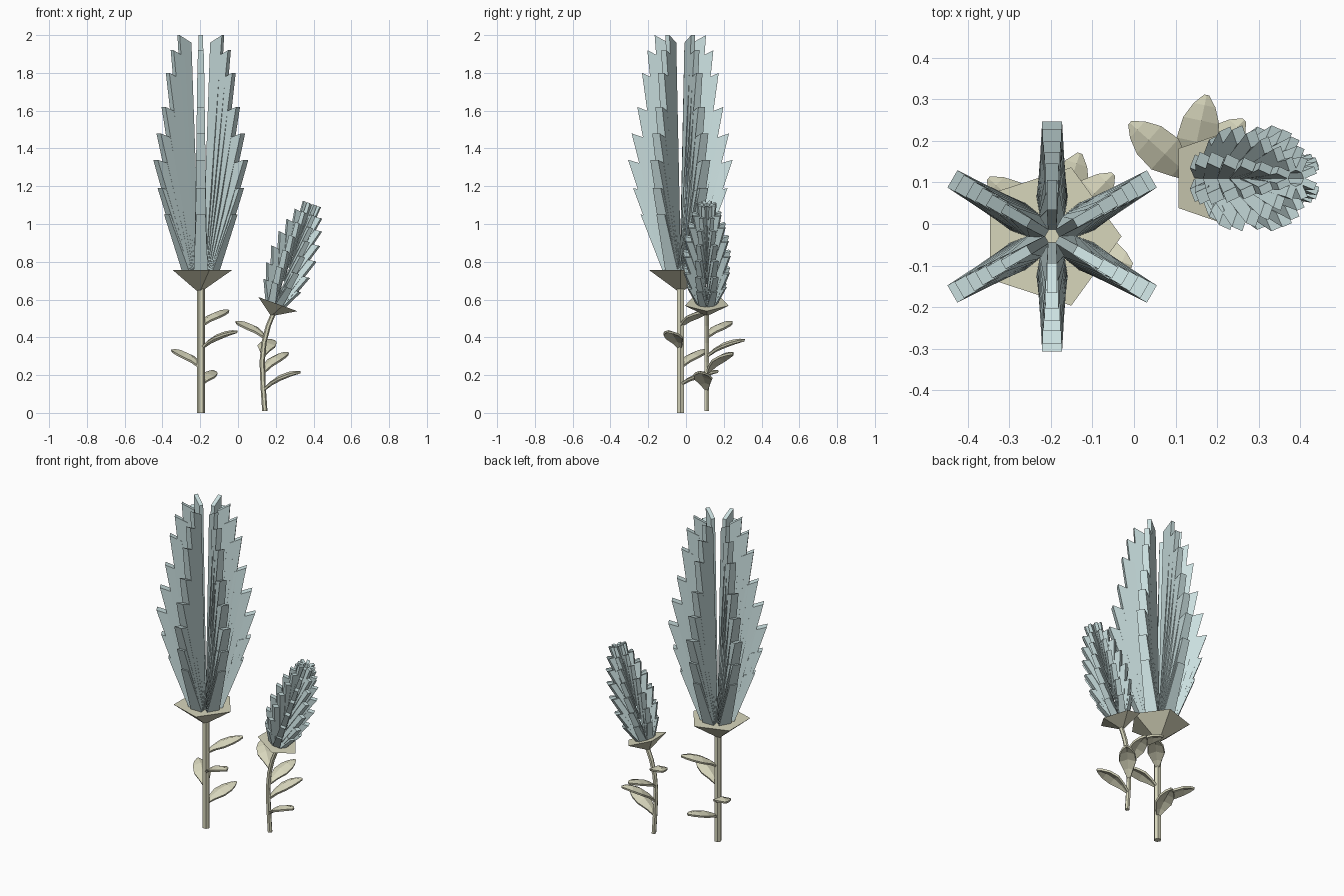
import bpy, bmesh
from math import pi, sin, cos, radians
from mathutils import Matrix, Vector

if "Cube" in bpy.data.objects:
    bpy.data.objects.remove(bpy.data.objects["Cube"])


def material(name, rgb):
    m = bpy.data.materials.new(name)
    m.diffuse_color = (*rgb, 1)
    m.use_nodes = True
    m.node_tree.nodes["Principled BSDF"].inputs["Base Color"].default_value = m.diffuse_color
    return m


BLUE = material("pale_blue", (0.60, 0.75, 0.75))
GREEN = material("dry_green", (0.68, 0.67, 0.50))


def finish(name, bm, mat, matrix=None):
    if matrix:
        bm.transform(matrix)
    bmesh.ops.recalc_face_normals(bm, faces=bm.faces)
    me = bpy.data.meshes.new(name)
    bm.to_mesh(me)
    bm.free()
    me.materials.append(mat)
    ob = bpy.data.objects.new(name, me)
    bpy.context.collection.objects.link(ob)
    return ob


def add_blade(bm, profile, widths, angle):
    """Wedge: (radius, height) profile given a width at each corner, turned about z."""
    rot = Matrix.Rotation(angle, 3, 'Z')
    sides = []
    for s in (-0.5, 0.5):
        sides.append([bm.verts.new(rot @ Vector((r, s * w, z)))
                      for (r, z), w in zip(profile, widths)])
    a, b = sides
    bm.faces.new(a)
    bm.faces.new(b[::-1])
    for i in range(4):
        j = (i + 1) % 4
        bm.faces.new((a[i], b[i], b[j], a[j]))


def flower(name, rows, count, offset, matrix):
    """rows: base inner r, base outer r, base z, tip r, tip z, tip depth, drop, base width, tip width."""
    bm = bmesh.new()
    for k in range(count):
        for bi, bo, bz, r, z, d, drop, wb, wt in rows:
            add_blade(bm, [(bi, bz), (bo, bz), (r, z), (r - d, z - drop)],
                      [min(wb, 0.02), wb, wt, wt], offset + k * 2 * pi / count)
    return finish(name, bm, BLUE, matrix)


def cup(name, radius, depth, matrix):
    bm = bmesh.new()
    rim = [bm.verts.new((radius * cos(k * 2 * pi / 5), radius * sin(k * 2 * pi / 5), 0))
           for k in range(5)]
    low = [bm.verts.new((v.co.x * 0.1, v.co.y * 0.1, -depth)) for v in rim]
    bm.faces.new(rim)
    bm.faces.new(low[::-1])
    for i in range(5):
        j = (i + 1) % 5
        bm.faces.new((rim[i], low[i], low[j], rim[j]))
    return finish(name, bm, GREEN, matrix)


def stem(name, points, radius):
    bm = bmesh.new()
    rings = []
    for p in points:
        rings.append([bm.verts.new((p[0] + radius * cos(k * pi / 3),
                                    p[1] + radius * sin(k * pi / 3), p[2])) for k in range(6)])
    for a, b in zip(rings, rings[1:]):
        for i in range(6):
            j = (i + 1) % 6
            bm.faces.new((a[i], a[j], b[j], b[i]))
    bm.faces.new(rings[0][::-1])
    bm.faces.new(rings[-1])
    return finish(name, bm, GREEN)


def leaf(name, start, tip, width=0.1):
    """Arched leaf with a centre rib and drooping edges."""
    start, tip = Vector(start), Vector(tip)
    out = Vector((tip.x - start.x, tip.y - start.y, 0))
    side = Vector((-out.y, out.x, 0)).normalized()
    stations = [(0, 0, 0.12), (0.22, 0.45, 0.55), (0.45, 0.78, 0.95),
                (0.7, 0.97, 0.85), (0.88, 1.02, 0.5), (1, 1, 0.08)]
    bm = bmesh.new()
    rows = []
    for t, h, w in stations:
        c = start + out * t + Vector((0, 0, (tip.z - start.z) * h))
        e = side * (w * width / 2)
        d = Vector((0, 0, -0.016 * w))
        rows.append([bm.verts.new(p) for p in (c - e + d, c, c + e + d)])
    for a, b in zip(rows, rows[1:]):
        for i in range(2):
            bm.faces.new((a[i], a[i + 1], b[i + 1], b[i]))
    ob = finish(name, bm, GREEN)
    m = ob.modifiers.new("thickness", 'SOLIDIFY')
    m.thickness = 0.012
    m.offset = 0


# Tall plant
X, Y = -0.197, -0.03
stem("tall_stem", [(X, Y, 0), (X, Y, 0.68)], 0.021)
cup("tall_cup", 0.175, 0.11, Matrix.Translation((X - 0.008, Y, 0.757)))
tips = [(0.21, 1.05), (0.25, 1.19), (0.277, 1.34), (0.258, 1.48),
        (0.228, 1.62), (0.203, 1.80), (0.175, 1.92), (0.136, 2.0)]
rows = []
for i, (r, z) in enumerate(tips):
    f = i / 7
    rows.append((0.015, 0.095 - 0.05 * f, 0.755, r, z, 0.06 + 0.012 * f,
                 0.01 + 0.03 * f, 0.075 - 0.015 * f, 0.05 - 0.026 * f * f))
flower("tall_flower", rows, 6, radians(30), Matrix.Translation((X, Y, 0)))

tall_leaves = [(0.46, (-0.05, 0.12, 0.54)), (0.34, (-0.005, -0.10, 0.43)),
               (0.24, (-0.35, 0.11, 0.33)), (0.15, (-0.13, 0.17, 0.22))]
for i, (z, tip) in enumerate(tall_leaves):
    leaf(f"tall_leaf_{i + 1}", (X, Y, z), tip)

# Short leaning plant
y = 0.11
path = [(0.142, 0.01), (0.133, 0.14), (0.128, 0.27), (0.137, 0.37), (0.16, 0.46), (0.195, 0.545)]
stem("short_stem", [(px, y, pz) for px, pz in path], 0.014)
lean = Matrix.Translation((0.20, y, 0.58)) @ Matrix.Rotation(radians(20), 4, 'Y')
cup("short_cup", 0.122, 0.065, lean)
tips = [(0.108, 0.10), (0.128, 0.187), (0.132, 0.28), (0.122, 0.365),
        (0.104, 0.44), (0.08, 0.505), (0.052, 0.56)]
rows = []
for i, (r, z) in enumerate(tips):
    f = i / 6
    rows.append((0.012, 0.055 - 0.025 * f, max(0, z - 0.24), r, z, 0.04 - 0.006 * f,
                 0.005, 0.042 - 0.012 * f, 0.034 - 0.016 * f))
flower("short_flower", rows, 8, radians(22.5), lean)

short_leaves = [((0.14, 0.40), (-0.01, 0.243, 0.48)), ((0.132, 0.30), (0.175, 0.31, 0.385)),
                ((0.13, 0.21), (0.265, 0.25, 0.315)), ((0.133, 0.12), (0.33, 0.07, 0.215))]
for i, ((lx, lz), tip) in enumerate(short_leaves):
    leaf(f"short_leaf_{i + 1}", (lx, y, lz), tip)
